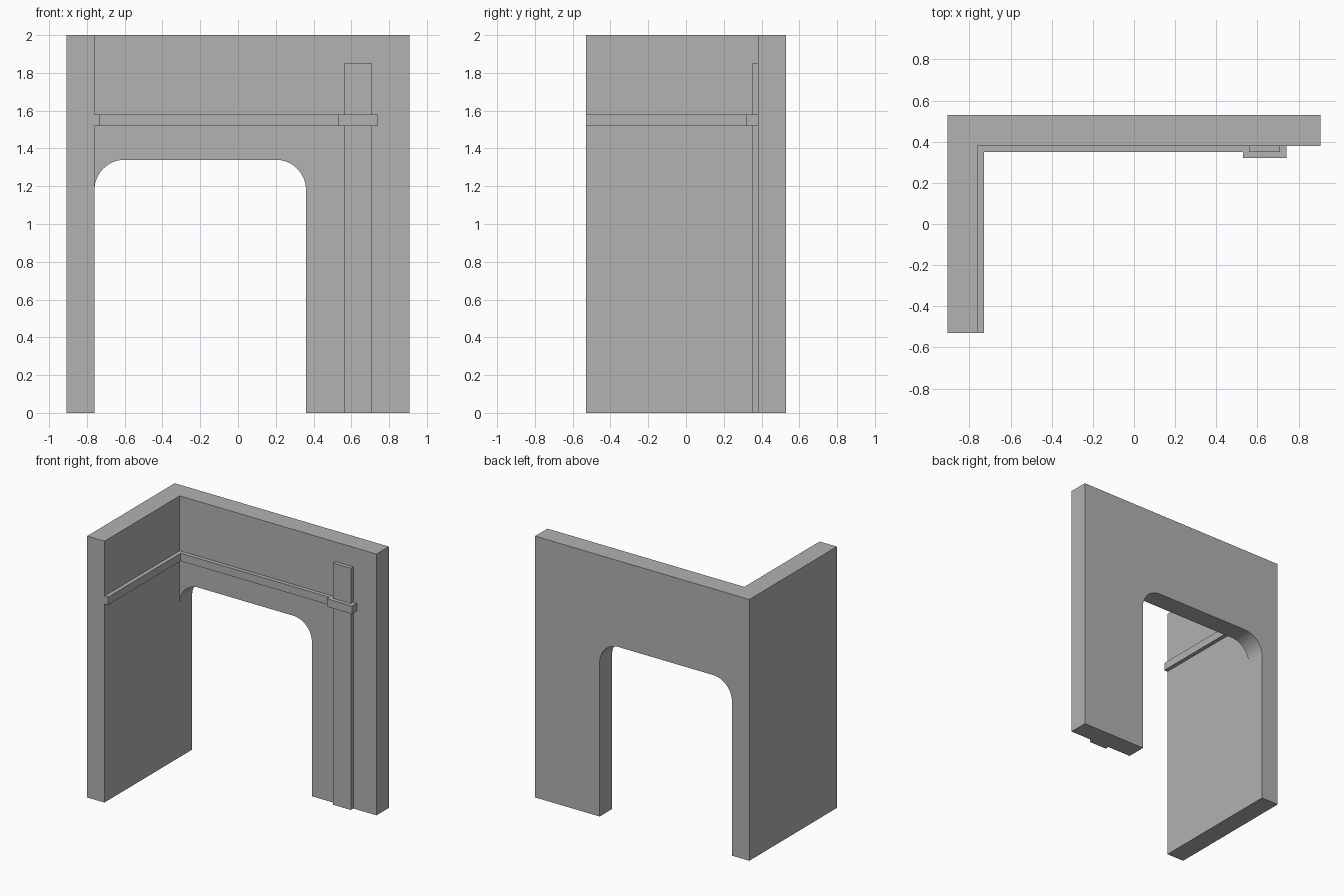
import bpy, bmesh
from math import sin, cos, pi
from mathutils import Vector

cube = bpy.data.objects.get("Cube")
if cube:
    bpy.data.objects.remove(cube, do_unlink=True)

# One plain grey for the whole model
grey = bpy.data.materials.new("plain_grey")
grey.use_nodes = True
colour = (0.445, 0.445, 0.445, 1)
grey.diffuse_color = colour
grey.node_tree.nodes["Principled BSDF"].inputs["Base Color"].default_value = colour


def extrude_profile(name, points, direction):
    """Make a solid by extruding a closed outline along a direction."""
    bm = bmesh.new()
    face = bm.faces.new([bm.verts.new(p) for p in points])
    extruded = bmesh.ops.extrude_face_region(bm, geom=[face], use_keep_orig=True)
    moved = [g for g in extruded["geom"] if isinstance(g, bmesh.types.BMVert)]
    bmesh.ops.translate(bm, verts=moved, vec=Vector(direction))
    bmesh.ops.recalc_face_normals(bm, faces=bm.faces)
    mesh = bpy.data.meshes.new(name)
    bm.to_mesh(mesh)
    bm.free()
    mesh.materials.append(grey)
    obj = bpy.data.objects.new(name, mesh)
    bpy.context.collection.objects.link(obj)
    return obj


def box(name, x, y, z):
    outline = [(x[0], y[0], z[0]), (x[1], y[0], z[0]),
               (x[1], y[1], z[0]), (x[0], y[1], z[0])]
    return extrude_profile(name, outline, (0, 0, z[1] - z[0]))


LEFT, RIGHT, FRONT, BACK, TOP = -0.907, 0.907, -0.53, 0.53, 2.0
INNER_X, INNER_Y = -0.76, 0.38
DOOR_RIGHT, DOOR_TOP, RADIUS = 0.36, 1.34, 0.16
RAIL = (1.52, 1.58)
STEP = 0.03


def corner(cx, start):
    """Quarter arc of the doorway, running clockwise."""
    n = 16
    angles = [start - pi / 2 * i / n for i in range(n + 1)]
    return [(cx + RADIUS * cos(a), INNER_Y, DOOR_TOP - RADIUS + RADIUS * sin(a))
            for a in angles]


# Back wall with a round-cornered doorway
outline = [(LEFT, INNER_Y, 0), (INNER_X, INNER_Y, 0)]
outline += corner(INNER_X + RADIUS, pi)
outline += corner(DOOR_RIGHT - RADIUS, pi / 2)
outline += [(DOOR_RIGHT, INNER_Y, 0), (RIGHT, INNER_Y, 0),
            (RIGHT, INNER_Y, TOP), (LEFT, INNER_Y, TOP)]
back_wall = extrude_profile("back_wall", outline, (0, BACK - INNER_Y, 0))
bpy.context.view_layer.objects.active = back_wall
back_wall.select_set(True)
bpy.ops.object.shade_smooth_by_angle()

# Side wall
box("side_wall", (LEFT, INNER_X), (FRONT, INNER_Y), (0, TOP))

# Post against the back wall, with a band around it
box("post", (0.56, 0.71), (INNER_Y - STEP, INNER_Y), (0, 1.85))
box("post_band", (0.53, 0.74), (INNER_Y - 2 * STEP, INNER_Y), RAIL)

# Rail that follows both walls
path = [(INNER_X, FRONT), (INNER_X + STEP, FRONT),
        (INNER_X + STEP, INNER_Y - STEP), (0.53, INNER_Y - STEP),
        (0.53, INNER_Y), (INNER_X, INNER_Y)]
extrude_profile("wall_rail", [(x, y, RAIL[0]) for x, y in path],
                (0, 0, RAIL[1] - RAIL[0]))
